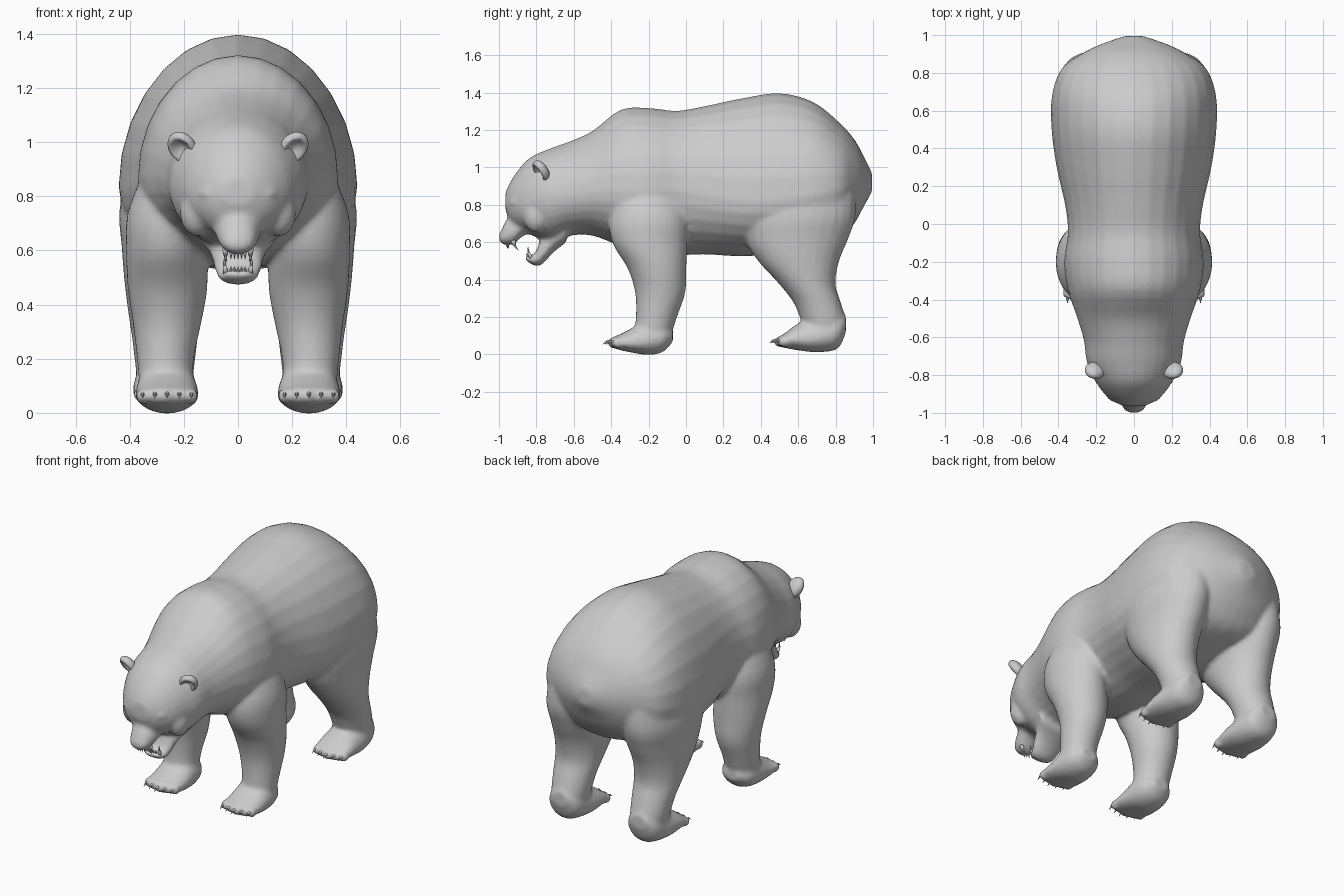
import bpy, bmesh
from math import sin, cos, pi, radians
from mathutils import Vector, Matrix

if "Cube" in bpy.data.objects:
    bpy.data.objects.remove(bpy.data.objects["Cube"])

SEG, SUB = 28, 4


def smooth_rows(rows):
    # Catmull-Rom interpolation between cross-section rows
    out, n = [], len(rows)
    for i in range(n - 1):
        a, b, c, d = (rows[max(0, min(n - 1, i + k))] for k in (-1, 0, 1, 2))
        for k in range(SUB):
            t = k / SUB
            out.append([0.5 * (2 * q + (r - p) * t + (2 * p - 5 * q + 4 * r - s) * t * t
                               + (3 * q - p - 3 * r + s) * t ** 3)
                        for p, q, r, s in zip(a, b, c, d)])
    return out + [list(rows[-1])]


def skin(bm, loops):
    rings = [[bm.verts.new(p) for p in loop] for loop in loops]
    faces = [bm.faces.new(rings[0]), bm.faces.new(rings[-1])]
    for r0, r1 in zip(rings, rings[1:]):
        for i in range(SEG):
            j = (i + 1) % SEG
            faces.append(bm.faces.new((r0[i], r0[j], r1[j], r1[i])))
    bmesh.ops.recalc_face_normals(bm, faces=faces)


def loft_y(bm, rows, xc=0):
    # rows: y, half width, top z, bottom z, height of widest point (0..1)
    loops = []
    for y, w, top, bot, f in smooth_rows(rows):
        mid = bot + (top - bot) * f
        loop = []
        for i in range(SEG):
            a = 2 * pi * i / SEG
            h = top - mid if sin(a) > 0 else mid - bot
            loop.append((xc + w * cos(a), y, mid + h * sin(a)))
        loops.append(loop)
    skin(bm, loops)


def loft_z(bm, rows, side):
    # rows: z, centre x, centre y, radius x, radius y
    skin(bm, [[(side * (cx + rx * cos(2 * pi * i / SEG)), cy + ry * sin(2 * pi * i / SEG), z)
               for i in range(SEG)] for z, cx, cy, rx, ry in smooth_rows(rows)])


def ball(bm, loc, size, rot=0.0):
    m = (Matrix.Translation(loc) @ Matrix.Rotation(rot, 4, 'Y')
         @ Matrix.Diagonal((*size, 1)))
    return bmesh.ops.create_uvsphere(bm, u_segments=20, v_segments=12, radius=1, matrix=m)['verts']


def spike(bm, pts, r):
    # tapered curved spike through pts, for claws and teeth
    pts = [Vector(p) for p in pts]
    for i, (a, b) in enumerate(zip(pts, pts[1:])):
        n = len(pts) - 1
        d = b - a
        m = Matrix.Translation((a + b) / 2) @ d.to_track_quat('Z', 'Y').to_matrix().to_4x4()
        bmesh.ops.create_cone(bm, cap_ends=True, segments=8, radius1=r * (1 - i / n),
                              radius2=r * (1 - (i + 1) / n) + 0.0005, depth=d.length, matrix=m)


def finish(bm, name):
    me = bpy.data.meshes.new(name)
    bm.to_mesh(me)
    bm.free()
    me.shade_smooth()
    ob = bpy.data.objects.new(name, me)
    bpy.context.collection.objects.link(ob)
    return ob


torso = [(.995, .05, .97, .87, .5), (.95, .18, 1.06, .79, .5), (.90, .28, 1.15, .70, .48),
         (.82, .385, 1.24, .61, .43), (.68, .435, 1.35, .57, .36), (.5, .437, 1.397, .54, .33),
         (.3, .41, 1.37, .525, .35), (.1, .365, 1.328, .535, .4), (-.05, .35, 1.303, .53, .45),
         (-.2, .37, 1.318, .54, .42), (-.35, .35, 1.308, .58, .4), (-.5, .30, 1.195, .635, .42),
         (-.62, .265, 1.14, .635, .43), (-.73, .25, 1.10, .60, .48), (-.83, .205, 1.055, .64, .45),
         (-.89, .165, .995, .66, .44), (-.935, .115, .93, .70, .45), (-.965, .055, .87, .77, .4)]
muzzle = [(-.82, .11, .80, .65, .45), (-.87, .095, .785, .635, .4), (-.92, .08, .765, .59, .4),
          (-.96, .066, .72, .585, .4), (-.985, .05, .67, .592, .4), (-.998, .03, .64, .605, .5)]
jaw = [(-.64, .15, .70, .60, .5), (-.71, .11, .68, .545, .5), (-.765, .09, .65, .485, .4),
       (-.80, .078, .555, .472, .5), (-.83, .066, .53, .485, .5), (-.86, .04, .525, .505, .5)]
front_leg = [(.95, .20, -.2, .12, .15), (.75, .25, -.2, .155, .21), (.6, .263, -.195, .15, .20),
             (.46, .26, -.155, .147, .157), (.33, .262, -.138, .126, .134),
             (.2, .268, -.158, .105, .11), (.1, .265, -.18, .10, .10)]
hind_leg = [(.95, .23, .62, .17, .28), (.75, .255, .60, .183, .308), (.62, .26, .59, .17, .278),
            (.5, .268, .602, .153, .217), (.38, .27, .647, .137, .152), (.28, .27, .70, .122, .127),
            (.18, .27, .735, .11, .12), (.1, .27, .74, .10, .10)]
front_paw = [(-.07, .05, .13, .07, .5), (-.12, .10, .17, .015, .5), (-.2, .114, .19, -.003, .4),
             (-.3, .117, .135, .012, .4), (-.36, .112, .105, .025, .5), (-.40, .09, .09, .04, .5)]
hind_paw = [(.855, .05, .21, .12, .5), (.81, .10, .22, .03, .5), (.7, .117, .2, .012, .4),
            (.6, .117, .165, .022, .4), (.53, .112, .115, .035, .5), (.49, .09, .09, .045, .5)]

# Body: torso, head, jaw, legs and paws fused into one skin
bm = bmesh.new()
loft_y(bm, torso)
loft_y(bm, muzzle)
loft_y(bm, jaw)
ball(bm, (0, -.978, .632), (.04, .024, .026))
for s in (1, -1):
    loft_z(bm, front_leg, s)
    loft_z(bm, hind_leg, s)
    loft_y(bm, front_paw, s * .262)
    loft_y(bm, hind_paw, s * .27)
    ball(bm, (s * .085, -.91, .805), (.062, .036, .026), -s * .15)   # brow
    ball(bm, (s * .15, -.80, .74), (.065, .07, .09))                 # cheek
    for k in range(-2, 3):                                           # toes
        ball(bm, (s * .262 + k * .045, -.388 + abs(k) * .012, .062), (.026, .034, .03))
        ball(bm, (s * .27 + k * .045, .502 + abs(k) * .012, .068), (.026, .034, .03))
body = finish(bm, "bear_body")
rem = body.modifiers.new("fuse", 'REMESH')
rem.mode = 'VOXEL'
rem.voxel_size = .012
rem.use_smooth_shade = True
smo = body.modifiers.new("soften", 'SMOOTH')
smo.factor = .5
smo.iterations = 7
fused = bpy.data.meshes.new_from_object(body.evaluated_get(bpy.context.evaluated_depsgraph_get()))
body.modifiers.clear()
body.data = fused
body.data.shade_smooth()

for s, side in ((1, "left"), (-1, "right")):
    # Cupped ear, tilted forward
    bm = bmesh.new()
    ear = ball(bm, (0, 0, 0), (.054, .036, .066))
    for v in ear:
        r2 = (v.co.x / .054) ** 2 + (v.co.z / .066) ** 2
        if v.co.y < 0 and r2 < .6:
            v.co.y += .045 * (1 - r2 / .6)
    bm.transform(Matrix.Translation((s * .205, -.775, .98)) @ Matrix.Rotation(s * .35, 4, 'Z')
                 @ Matrix.Rotation(radians(33), 4, 'X') @ Matrix.Rotation(s * .3, 4, 'Y'))
    finish(bm, side + "_ear")

    # Eye
    bm = bmesh.new()
    ball(bm, (s * .092, -.912, .768), (.02, .018, .014))
    finish(bm, side + "_eye")

    # Claws
    for name, cx, y0, z0 in (("front", .262, -.40, .07), ("hind", .27, .49, .076)):
        bm = bmesh.new()
        for k in range(-2, 3):
            x, y = s * cx + k * .045, y0 + abs(k) * .012
            spike(bm, [(x, y, z0), (x, y - .026, z0 - .002), (x, y - .046, z0 - .016)], .011)
        finish(bm, f"{side}_{name}_claws")

# Teeth: canines and incisors of both jaws
upper, lower = bmesh.new(), bmesh.new()
for s in (1, -1):
    spike(upper, [(s * .046, -.925, .61), (s * .046, -.915, .58), (s * .043, -.895, .555)], .013)
    spike(lower, [(s * .044, -.825, .51), (s * .05, -.842, .545), (s * .05, -.845, .58)], .012)
for k in range(-2, 3):
    x = k * .013
    spike(upper, [(x, -.962 + abs(k) * .004, .60), (x, -.955 + abs(k) * .004, .567)], .008)
    spike(lower, [(x, -.845 + abs(k) * .004, .515), (x, -.852 + abs(k) * .004, .542)], .008)
finish(upper, "upper_teeth")
finish(lower, "lower_teeth")
